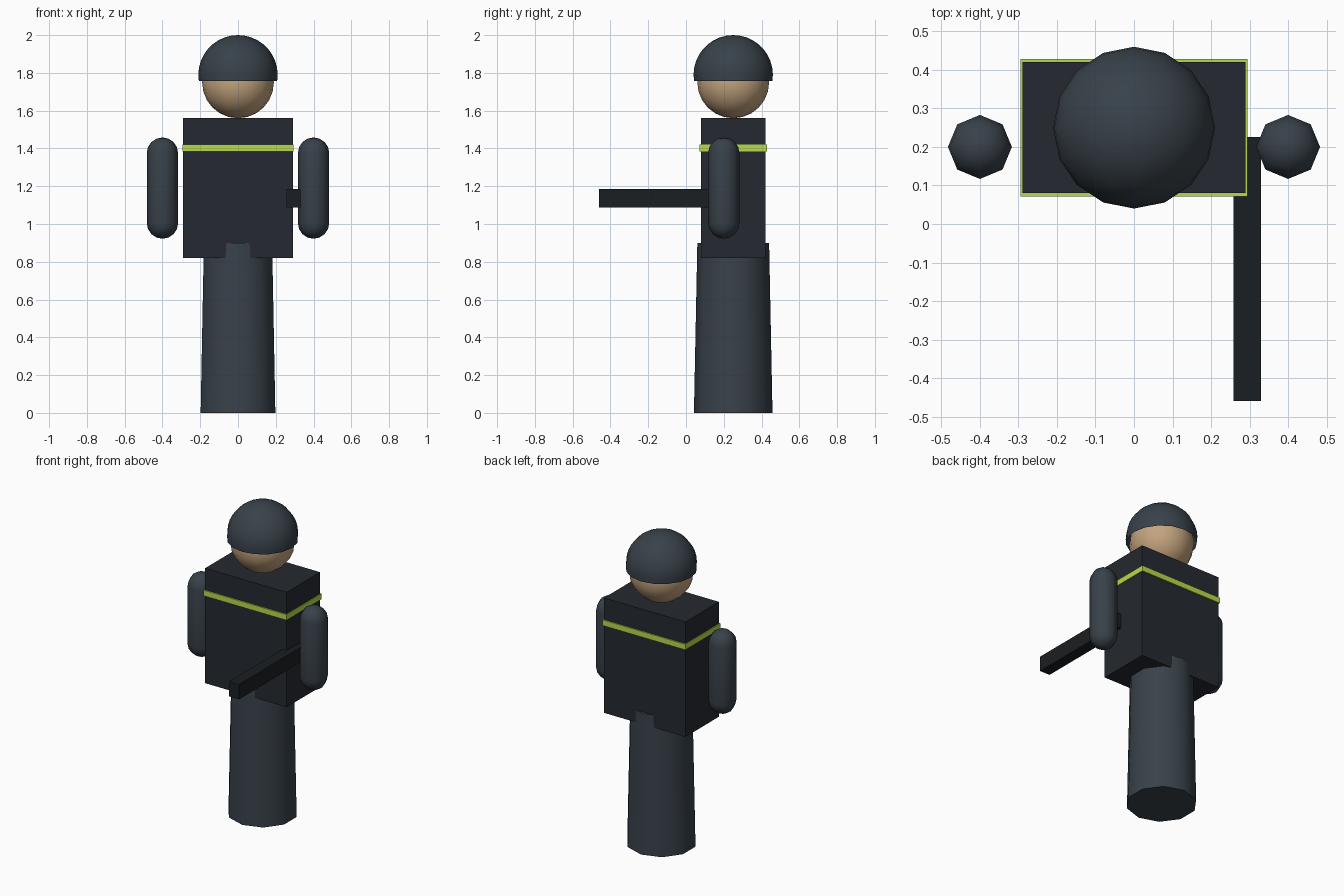
import bpy, bmesh
from math import sin, cos, pi, radians

if "Cube" in bpy.data.objects:
    bpy.data.objects.remove(bpy.data.objects["Cube"])


def material(name, rgb):
    m = bpy.data.materials.new(name)
    m.diffuse_color = (*rgb, 1)
    m.use_nodes = True
    m.node_tree.nodes["Principled BSDF"].inputs["Base Color"].default_value = m.diffuse_color
    return m


CLOTH = material("cloth", (0.040, 0.054, 0.068))
VEST = material("vest", (0.018, 0.022, 0.029))
SKIN = material("skin", (0.55, 0.37, 0.21))
LIME = material("lime", (0.48, 0.70, 0.07))
METAL = material("metal", (0.011, 0.013, 0.015))


def finish(name, bm, mat, smooth=False):
    bmesh.ops.recalc_face_normals(bm, faces=bm.faces)
    mesh = bpy.data.meshes.new(name)
    bm.to_mesh(mesh)
    bm.free()
    mesh.materials.append(mat)
    ob = bpy.data.objects.new(name, mesh)
    bpy.context.collection.objects.link(ob)
    if smooth:
        bpy.ops.object.select_all(action='DESELECT')
        ob.select_set(True)
        bpy.context.view_layer.objects.active = ob
        bpy.ops.object.shade_smooth_by_angle(angle=radians(60))
    return ob


def box(name, lo, hi, mat):
    bm = bmesh.new()
    bmesh.ops.create_cube(bm, size=1)
    for v in bm.verts:
        v.co = [(a + b) / 2 + c * (b - a) for a, b, c in zip(lo, hi, v.co)]
    return finish(name, bm, mat)


def lathe(name, profile, n, centre, mat):
    """Turn (radius, z) points around a vertical axis; radius 0 is a pole."""
    bm = bmesh.new()
    cx, cy = centre
    rings = []
    for r, z in profile:
        if r < 1e-5:
            rings.append([bm.verts.new((cx, cy, z))] * n)
        else:
            rings.append([bm.verts.new((cx + r * sin(2 * pi * i / n),
                                        cy + r * cos(2 * pi * i / n), z))
                          for i in range(n)])
    for a, b in zip(rings, rings[1:]):
        for i in range(n):
            j = (i + 1) % n
            bm.faces.new(dict.fromkeys((a[i], a[j], b[j], b[i])))
    return finish(name, bm, mat, True)


def arc(r, z, start, end, steps):
    """Profile arc, angles measured from straight up."""
    angles = [start + (end - start) * k / steps for k in range(steps + 1)]
    return [(r * sin(t), z + r * cos(t)) for t in angles]


# Legs: one tapered ten-sided column
lathe("legs", [(0, 0), (0.208, 0), (0.19, 0.90), (0, 0.90)], 10, (0, 0.25), CLOTH)

# Torso and reflective band
box("torso", (-0.29, 0.08, 0.82), (0.29, 0.42, 1.56), VEST)
box("chest_band", (-0.295, 0.072, 1.384), (0.295, 0.428, 1.42), LIME)

# Head and open dome helmet
lathe("head", arc(0.19, 1.75, 0, pi, 12), 16, (0, 0.25), SKIN)
lathe("helmet", arc(0.21, 1.79, 0, 0.55 * pi, 10), 16, (0, 0.25), CLOTH)

# Capsule arms
for side, x in (("left", -0.4), ("right", 0.4)):
    capsule = arc(0.083, 1.375, 0, pi / 2, 4) + arc(0.083, 1.005, pi / 2, pi, 4)
    lathe(side + "_arm", capsule, 8, (x, 0.2), CLOTH)

# Long bar held at the right side
box("held_bar", (0.258, -0.46, 1.088), (0.33, 0.226, 1.184), METAL)
